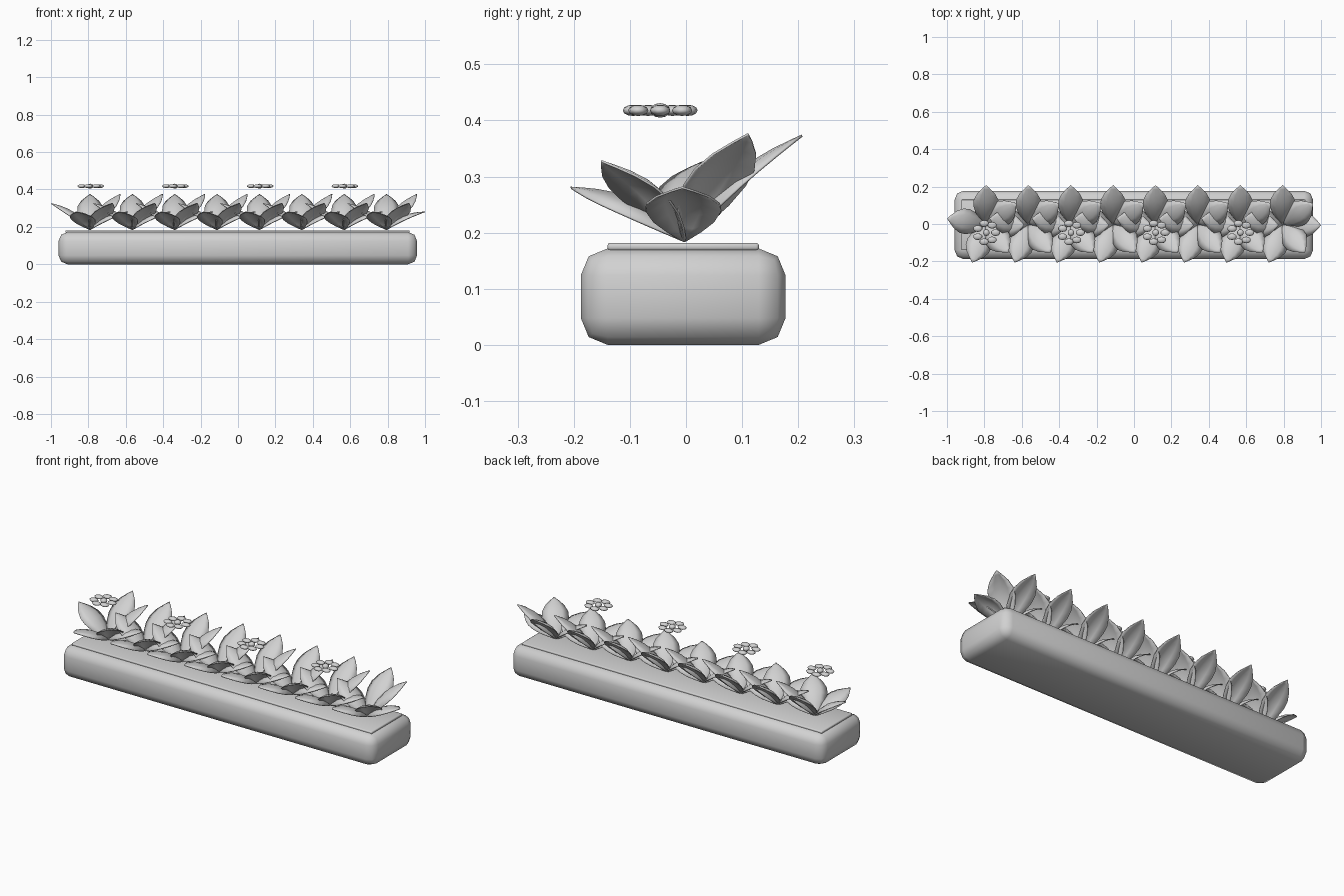
import bpy, bmesh, math
from mathutils import Vector, Matrix

old = bpy.data.objects.get("Cube")
if old:
    bpy.data.objects.remove(old, do_unlink=True)

SHADE = (0.64, 0.64, 0.64, 1)
grey = bpy.data.materials.new("plain grey")
grey.use_nodes = True
grey.diffuse_color = SHADE
grey.node_tree.nodes["Principled BSDF"].inputs["Base Color"].default_value = SHADE


def finish(bm, name, angle=50):
    """Turn a bmesh into a smooth-shaded object in the scene."""
    bmesh.ops.recalc_face_normals(bm, faces=bm.faces)
    mesh = bpy.data.meshes.new(name)
    bm.to_mesh(mesh)
    bm.free()
    mesh.materials.append(grey)
    obj = bpy.data.objects.new(name, mesh)
    bpy.context.collection.objects.link(obj)
    bpy.ops.object.select_all(action="DESELECT")
    obj.select_set(True)
    bpy.context.view_layer.objects.active = obj
    bpy.ops.object.shade_smooth_by_angle(angle=math.radians(angle))
    return obj


def rounded_box(name, size, centre, bevel):
    bm = bmesh.new()
    bmesh.ops.create_cube(bm, size=1, matrix=Matrix.Translation(centre) @ Matrix.Diagonal((*size, 1)))
    bmesh.ops.bevel(bm, geom=bm.edges[:], offset=bevel, segments=2, profile=0.5, affect="EDGES")
    return finish(bm, name)


def add_leaf(bm, angle, reach, rise):
    """A pointed blade from root to tip, its midrib arched above its edges."""
    turn = Matrix.Rotation(math.radians(angle), 3, "Z")
    along = Vector((reach, 0, rise))
    normal = Vector((-rise, 0, reach)).normalized()
    rows = []
    for t, half in LEAF_OUTLINE:
        row = []
        for s in (-1, -0.5, 0, 0.5, 1):
            lift = 0.028 * math.sin(math.pi * t) * (1 - 0.8 * s * s)
            p = along * t + Vector((0, s * half, 0)) + normal * lift
            row.append(bm.verts.new(turn @ p))
        rows.append(row)
    for a, b in zip(rows, rows[1:]):
        for i in range(4):
            bm.faces.new((a[i], a[i + 1], b[i + 1], b[i]))


# Planter and its raised soil bed
rounded_box("planter_box", (1.917, 0.365, 0.172), (-0.001, -0.005, 0.086), 0.048)
rounded_box("soil_bed", (1.84, 0.27, 0.014), (-0.003, -0.005, 0.175), 0.005)

# Leaf clumps: angle, horizontal reach and tip height of each blade
LEAF_OUTLINE = [(0, 0.003), (0.15, 0.031), (0.32, 0.055), (0.5, 0.067), (0.65, 0.065),
                (0.8, 0.047), (0.92, 0.021), (1, 0.001)]
LEAVES = [(35, 0.198, 0.19), (90, 0.21, 0.188), (171, 0.21, 0.14),
          (250, 0.215, 0.095), (309, 0.19, 0.142), (359, 0.204, 0.095)]
PITCH = 0.2265
for n in range(8):
    bm = bmesh.new()
    for leaf in LEAVES:
        add_leaf(bm, *leaf)
    clump = finish(bm, f"leaf_clump_{n + 1}")
    clump.location = (-0.791 + PITCH * n, -0.003, 0.185)
    shell = clump.modifiers.new("thickness", "SOLIDIFY")
    shell.thickness = 0.004
    shell.offset = 0

# Blossoms: seven petals round a slightly taller heart
for n in range(4):
    bm = bmesh.new()
    blobs = [((0, 0, 0), (0.018, 0.018, 0.013))]
    for k in range(7):
        a = k * math.tau / 7
        blobs.append(((0.05 * math.cos(a), 0.05 * math.sin(a), 0), (0.025, 0.018, 0.01)))
    for centre, radii in blobs:
        bmesh.ops.create_uvsphere(bm, u_segments=10, v_segments=6, radius=1,
                                  matrix=Matrix.Translation(centre) @ Matrix.Diagonal((*radii, 1)))
    blossom = finish(bm, f"blossom_{n + 1}", 60)
    blossom.location = (-0.79 + 2 * PITCH * n, -0.046, 0.418)
